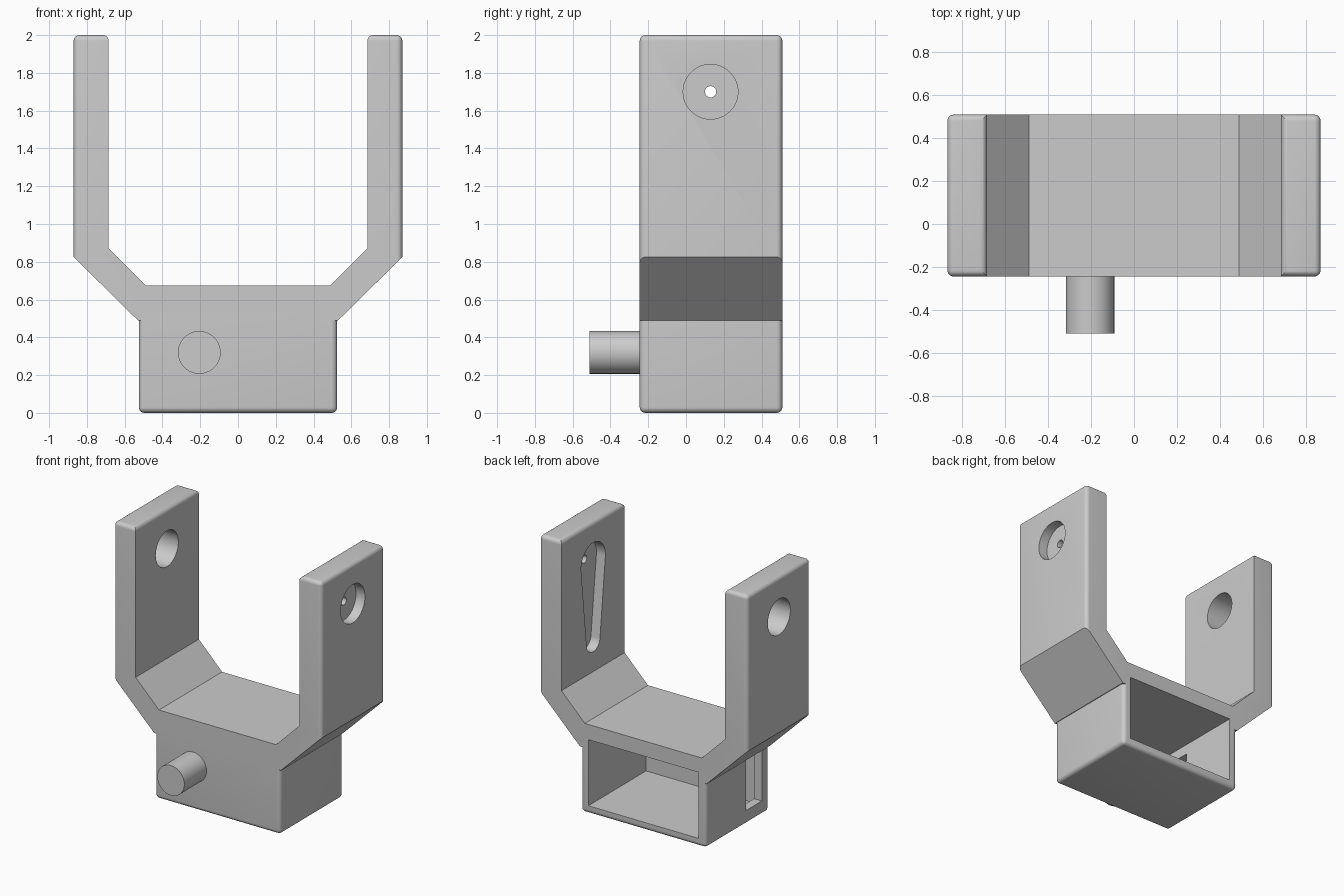
import bpy, bmesh, math
from mathutils import Vector

if "Cube" in bpy.data.objects:
    bpy.data.objects.remove(bpy.data.objects["Cube"], do_unlink=True)

grey = bpy.data.materials.new("plain grey")
grey.use_nodes = True
grey.diffuse_color = (0.6, 0.6, 0.6, 1)
grey.node_tree.nodes["Principled BSDF"].inputs["Base Color"].default_value = (0.6, 0.6, 0.6, 1)

FRONT, BACK = -0.245, 0.51
PIVOT = (0.13, 1.70)


def prism(name, outline, axis, a, b, round_edge=None, radius=0.03):
    """Extrude a 2D outline (x,z along y, or y,z along x) from a to b."""
    def place(u, v, w):
        return Vector((w, u, v) if axis == "x" else (u, w, v))
    bm = bmesh.new()
    lo = [bm.verts.new(place(u, v, a)) for u, v in outline]
    hi = [bm.verts.new(place(u, v, b)) for u, v in outline]
    bm.faces.new(lo)
    bm.faces.new(hi[::-1])
    for i in range(len(lo)):
        j = (i + 1) % len(lo)
        bm.faces.new((lo[i], hi[i], hi[j], lo[j]))
    bmesh.ops.recalc_face_normals(bm, faces=bm.faces)
    if round_edge:
        picked = [e for e in bm.edges if round_edge(e.verts[0].co, e.verts[1].co)]
        bmesh.ops.bevel(bm, geom=picked, offset=radius, segments=6, profile=0.5,
                        affect="EDGES", clamp_overlap=True)
    mesh = bpy.data.meshes.new(name)
    bm.to_mesh(mesh)
    bm.free()
    mesh.materials.append(grey)
    obj = bpy.data.objects.new(name, mesh)
    bpy.context.collection.objects.link(obj)
    return obj


def arc(center, r, start, end, n):
    return [(center[0] + r * math.cos(start + (end - start) * i / n),
             center[1] + r * math.sin(start + (end - start) * i / n)) for i in range(n + 1)]


def circle(center, r, n=64):
    return arc(center, r, 0, math.tau, n)[:-1]


def rect(u0, u1, v0, v1):
    return [(u0, v0), (u1, v0), (u1, v1), (u0, v1)]


def combine(target, tool, operation):
    mod = target.modifiers.new(operation, "BOOLEAN")
    mod.operation, mod.solver, mod.object = operation, "EXACT", tool
    bpy.context.view_layer.objects.active = target
    bpy.ops.object.modifier_apply(modifier=mod.name)
    bpy.data.objects.remove(tool, do_unlink=True)


def smooth(obj):
    bpy.ops.object.select_all(action="DESELECT")
    obj.select_set(True)
    bpy.context.view_layer.objects.active = obj
    bpy.ops.object.shade_smooth_by_angle(angle=math.radians(30))


# Forked bracket: rounded on the tops and the outer upright edges
half = [(0.53, 0.49), (0.87, 0.825), (0.87, 2.0), (0.685, 2.0), (0.685, 0.87), (0.49, 0.675)]
outline = half + [(-x, z) for x, z in reversed(half)]


def fork_edges(p, q):
    top = min(p.z, q.z) > 1.99
    outer = min(abs(p.x), abs(q.x)) > 0.86 and abs(p.z - q.z) > 0.5
    return top or outer


bracket = prism("fork_bracket", outline, "y", FRONT, BACK, fork_edges)

# Housing box below the fork: rounded on the bottom and upright edges
housing = prism("housing", rect(-0.525, 0.525, 0, 0.55), "y", FRONT, BACK,
                lambda p, q: min(p.z, q.z) < 0.01)
combine(bracket, housing, "UNION")

# Cavity open to the back, and a side window into it
combine(bracket, prism("cavity", rect(-0.46, 0.46, 0.06, 0.56), "y", -0.18, 0.7), "DIFFERENCE")
combine(bracket, prism("window", rect(-0.157, 0.03, 0.105, 0.485), "x", -0.53, -0.4), "DIFFERENCE")

# Pivot holes: plain bore on one arm, outer recess and small bore on the other
combine(bracket, prism("arm_bore", circle(PIVOT, 0.135), "x", -1, -0.6), "DIFFERENCE")
combine(bracket, prism("outer_recess", circle(PIVOT, 0.145), "x", 0.795, 1), "DIFFERENCE")
combine(bracket, prism("screw_bore", circle(PIVOT, 0.03, 24), "x", 0.6, 1), "DIFFERENCE")

# Tapered slot on the inner face of the same arm
tip = (PIVOT[0], 1.10)
lean = math.asin((0.145 - 0.08) / (PIVOT[1] - tip[1]))
slot = (arc(PIVOT, 0.145, -lean, math.pi + lean, 32)
        + arc(tip, 0.08, math.pi + lean, math.tau - lean, 24))
combine(bracket, prism("tapered_slot", slot, "x", 0.6, 0.76), "DIFFERENCE")
smooth(bracket)

# Round peg on the front of the housing
peg = prism("front_peg", circle((-0.205, 0.32), 0.113), "y", -0.51, FRONT + 0.03)
smooth(peg)
